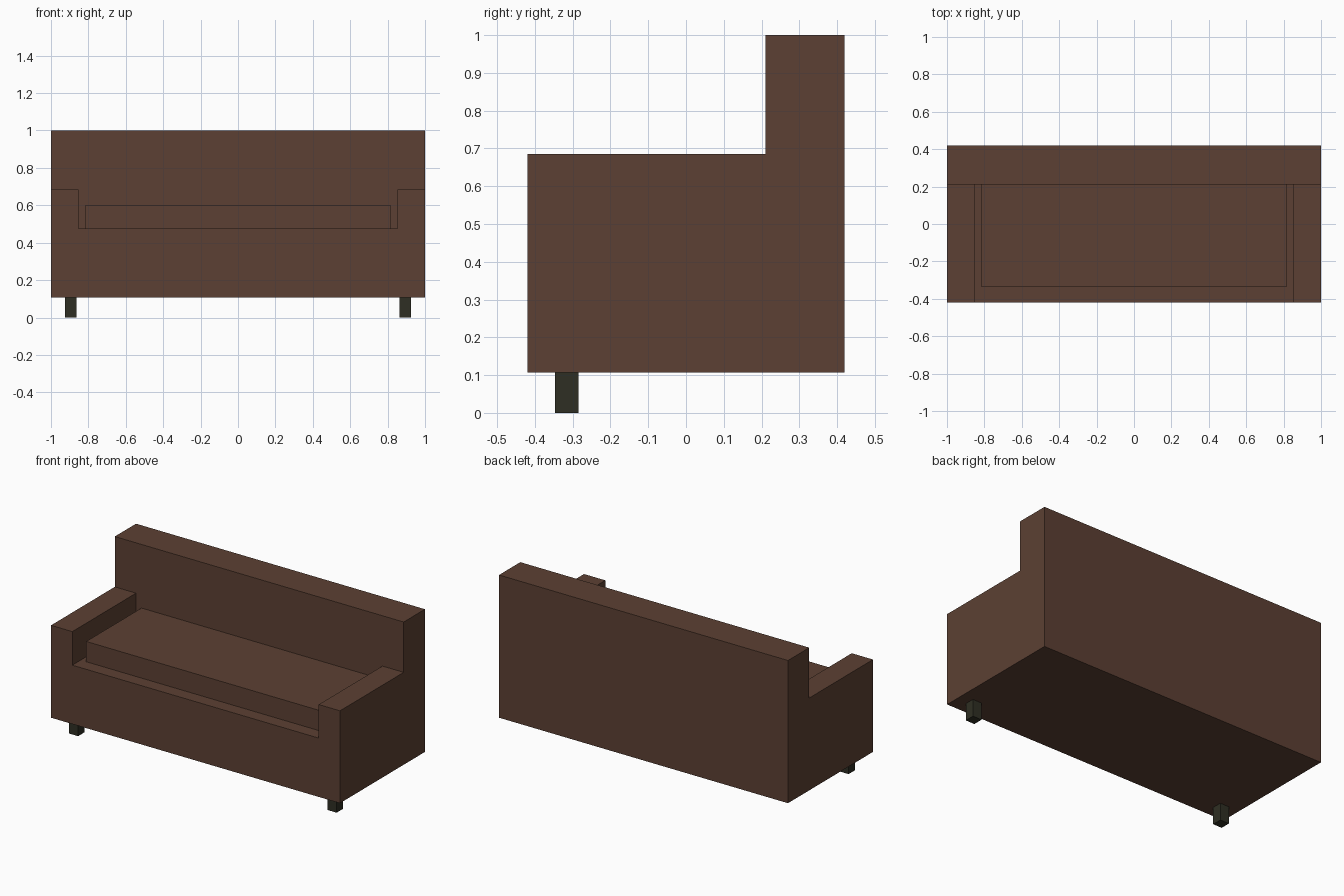
import bpy
import bmesh
from mathutils import Vector

default = bpy.data.objects.get("Cube")
if default:
    bpy.data.objects.remove(default, do_unlink=True)


def make_material(name, rgb):
    mat = bpy.data.materials.new(name)
    mat.use_nodes = True
    color = (*rgb, 1.0)
    mat.diffuse_color = color
    shader = mat.node_tree.nodes["Principled BSDF"]
    shader.inputs["Base Color"].default_value = color
    shader.inputs["Roughness"].default_value = 0.8
    return mat


def box(name, low, high, mat):
    """Axis-aligned box between two opposite corners."""
    low, high = Vector(low), Vector(high)
    bm = bmesh.new()
    bmesh.ops.create_cube(bm, size=1)
    bmesh.ops.scale(bm, vec=high - low, verts=bm.verts)
    mesh = bpy.data.meshes.new(name)
    bm.to_mesh(mesh)
    bm.free()
    mesh.materials.append(mat)
    obj = bpy.data.objects.new(name, mesh)
    obj.location = (low + high) / 2
    bpy.context.collection.objects.link(obj)
    return obj


brown = make_material("brown upholstery", (0.107, 0.051, 0.033))
dark = make_material("dark wood", (0.028, 0.028, 0.017))

# Main dimensions
WIDTH, DEPTH = 1.0, 0.42       # half extents
BOTTOM, SEAT, ARM = 0.107, 0.475, 0.685
INNER = 0.853                  # inner side of the arms
BACK = 0.21                    # front of the backrest

# Upholstered body
box("seat_base", (-INNER, -DEPTH, BOTTOM), (INNER, BACK, SEAT), brown)
box("backrest", (-WIDTH, BACK, BOTTOM), (WIDTH, DEPTH, 1.0), brown)
box("seat_cushion", (-0.815, -0.337, SEAT), (0.815, BACK, 0.602), brown)

# Arms and front legs, one on each side
for side, s in (("left", 1), ("right", -1)):
    x0, x1 = sorted((s * INNER, s * WIDTH))
    box(f"{side}_arm", (x0, -DEPTH, BOTTOM), (x1, BACK, ARM), brown)
    x0, x1 = sorted((s * 0.864, s * 0.926))
    box(f"{side}_front_leg", (x0, -0.347, 0), (x1, -0.285, BOTTOM), dark)
